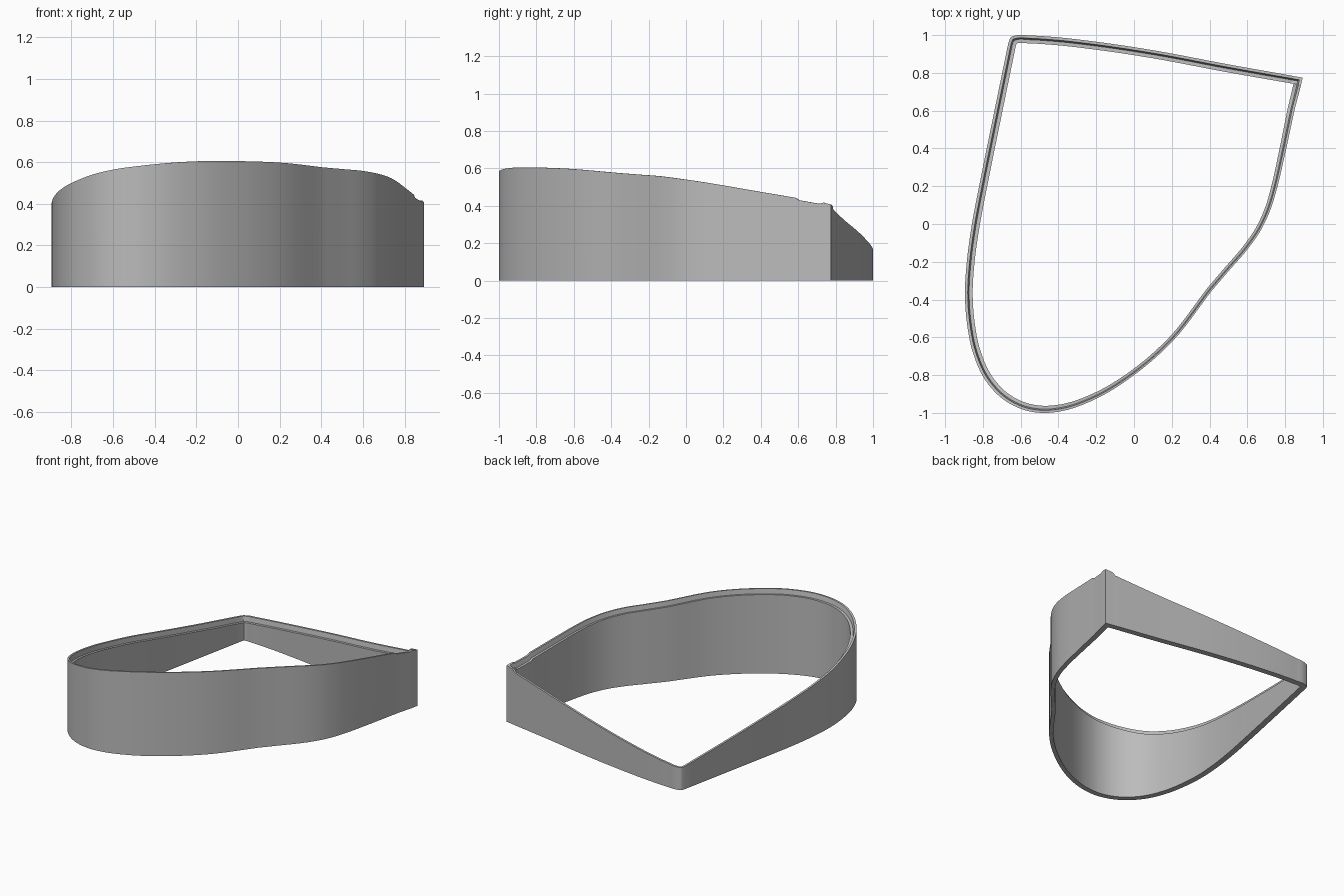
import bpy
import bmesh
import math
from mathutils import Vector

cube = bpy.data.objects.get("Cube")
if cube:
    bpy.data.objects.remove(cube, do_unlink=True)

STEPS = 6          # samples per outline span
LIP_DEPTH = 0.035  # drop from lip to inner ledge

# Outline stretches between sharp corners: x, y, rim height, wall thickness
side_and_front = [
    (-.665, .96, .165, .042), (-.745, .57, .23, .042), (-.82, .2, .297, .042),
    (-.858, 0, .335, .042), (-.885, -.2, .37, .041), (-.895, -.36, .4, .041),
    (-.885, -.52, .432, .041), (-.85, -.69, .47, .041), (-.785, -.83, .507, .041),
    (-.69, -.93, .543, .04), (-.58, -.985, .568, .039), (-.49, -1, .58, .038),
    (-.38, -.99, .592, .036), (-.2, -.925, .604, .032), (0, -.8, .605, .028),
    (.2, -.625, .598, .027), (.41, -.355, .575, .027)]
curved_side = [
    (.41, -.355, .575, .027), (.5, -.25, .567, .027), (.6, -.135, .558, .028),
    (.67, -.035, .545, .029), (.72, .07, .53, .03), (.76, .2, .509, .032),
    (.795, .35, .483, .034), (.846, .585, .443, .037)]
notch = [
    (.846, .585, .443, .037), (.85, .605, .43, .037), (.878, .71, .411, .04),
    (.884, .735, .417, .04), (.893, .775, .408, .04)]
back_step = [(.893, .775, .408, .04), (.84, .784, .4, .041), (.82, .788, .38, .041)]
back = [
    (.82, .788, .38, .041), (.5, .845, .325, .042), (.1, .92, .262, .042),
    (-.2, .965, .217, .042), (-.4, .988, .19, .042), (-.55, .998, .172, .042),
    (-.62, .999, .165, .042), (-.652, .988, .162, .042), (-.665, .96, .165, .042)]


def smooth_path(points):
    """Chord-length cubic through the points, without the last point."""
    pts = [Vector(p) for p in points]
    gap = [(b.xy - a.xy).length for a, b in zip(pts, pts[1:])]
    slopes = [(b - a) / g for a, b, g in zip(pts, pts[1:], gap)]
    tan = [slopes[0]]
    for i in range(1, len(slopes)):
        g, h = gap[i - 1], gap[i]
        tan.append((slopes[i - 1] * h + slopes[i] * g) / (g + h))
    tan.append(slopes[-1])
    out = []
    for i, g in enumerate(gap):
        for k in range(STEPS):
            t = k / STEPS
            s = 1 - t
            out.append(pts[i] * (s * s * (1 + 2 * t)) + pts[i + 1] * (t * t * (3 - 2 * t))
                       + tan[i] * (g * t * s * s) - tan[i + 1] * (g * t * t * s))
    return out


path = smooth_path(side_and_front) + smooth_path(curved_side)
path += notch[:-1] + back_step[:-1]
path = [Vector(p) for p in path + smooth_path(back)]

# Wall with a raised outer lip and a lower inner ledge, swept round the outline
bm = bmesh.new()
rings = []
for i, p in enumerate(path):
    before = (p.xy - path[i - 1].xy).normalized()
    after = (path[(i + 1) % len(path)].xy - p.xy).normalized()
    along = (before + after).normalized()
    inward = Vector((-along.y, along.x)) / max(along.dot(after), 0.5)
    top, wall = p.z, p.w
    section = [(0, 0), (0, top), (wall * .36, top),
               (wall * .54, top - LIP_DEPTH), (wall, top - LIP_DEPTH), (wall, 0)]
    rings.append([bm.verts.new((*(p.xy + inward * d), z)) for d, z in section])
for a, b in zip(rings, rings[1:] + rings[:1]):
    for j in range(len(a)):
        k = (j + 1) % len(a)
        bm.faces.new((a[j], b[j], b[k], a[k]))
bmesh.ops.recalc_face_normals(bm, faces=bm.faces)

mesh = bpy.data.meshes.new("rim_wall")
bm.to_mesh(mesh)
bm.free()
wall_obj = bpy.data.objects.new("rim_wall", mesh)
bpy.context.collection.objects.link(wall_obj)

# Plain grey material
grey = bpy.data.materials.new("plain_grey")
grey.use_nodes = True
colour = (0.5, 0.5, 0.5, 1)
grey.diffuse_color = colour
for node in grey.node_tree.nodes:
    if node.type == 'BSDF_PRINCIPLED':
        node.inputs["Base Color"].default_value = colour
mesh.materials.append(grey)

bpy.ops.object.select_all(action='DESELECT')
wall_obj.select_set(True)
bpy.context.view_layer.objects.active = wall_obj
bpy.ops.object.shade_smooth_by_angle(angle=math.radians(25))
